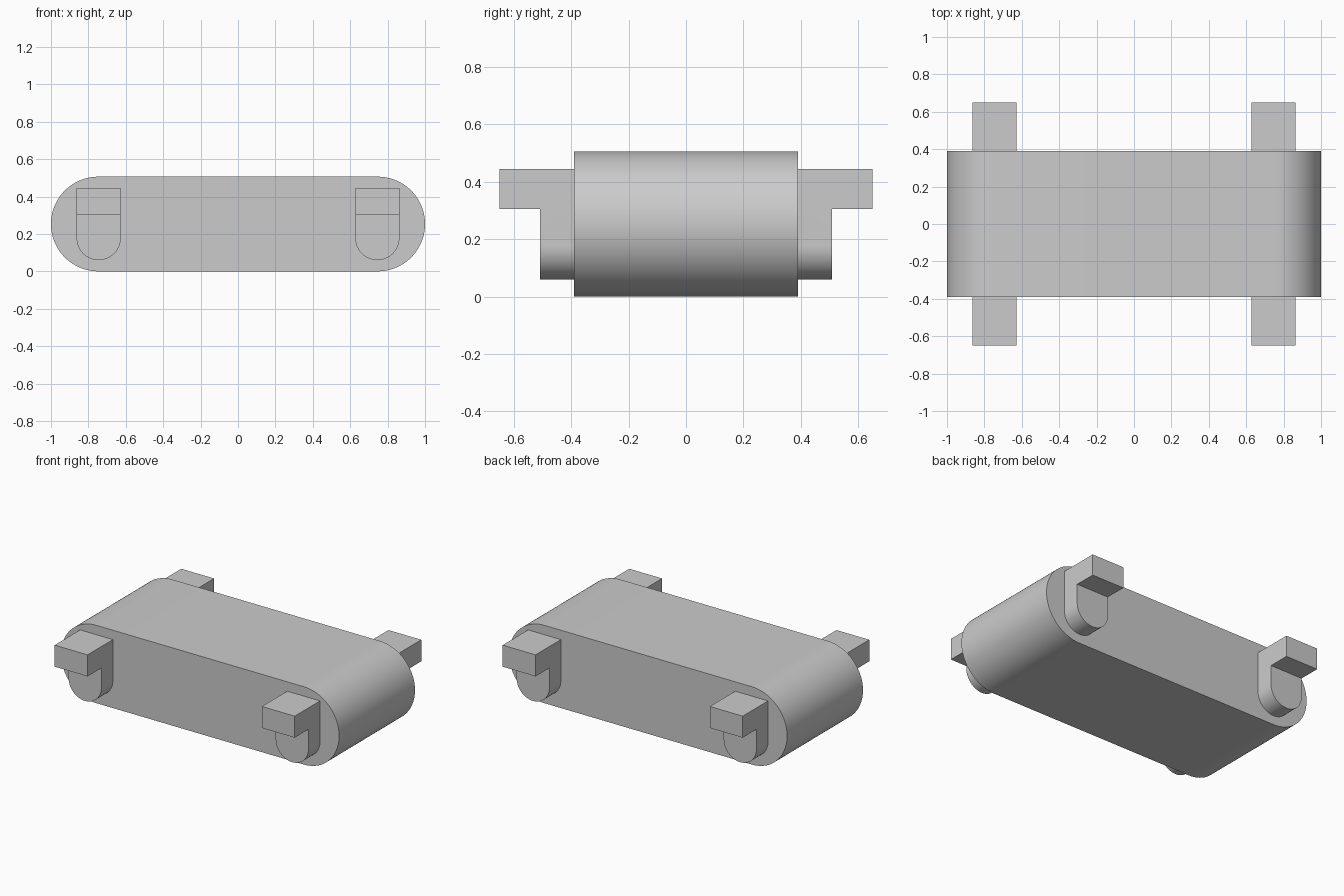
import bpy, bmesh
from math import sin, cos, pi, radians

cube = bpy.data.objects.get("Cube")
if cube:
    bpy.data.objects.remove(cube, do_unlink=True)

grey = bpy.data.materials.new("plain_grey")
grey.use_nodes = True
colour = (0.6, 0.6, 0.6, 1)
grey.diffuse_color = colour
grey.node_tree.nodes["Principled BSDF"].inputs["Base Color"].default_value = colour

RADIUS, HALF_DEPTH = 0.253, 0.39
CENTRE_X = 1 - RADIUS


def arc(cx, cz, r, start, end, steps):
    """Points of an arc in the xz plane, angles in degrees."""
    angles = [radians(start + (end - start) * i / steps) for i in range(steps + 1)]
    return [(cx + r * cos(a), cz + r * sin(a)) for a in angles]


def extrude(bm, faces, depth):
    """Extrude faces along y and return the new cap faces."""
    result = bmesh.ops.extrude_face_region(bm, geom=faces)["geom"]
    verts = [g for g in result if isinstance(g, bmesh.types.BMVert)]
    bmesh.ops.translate(bm, verts=verts, vec=(0, depth, 0))
    return [g for g in result if isinstance(g, bmesh.types.BMFace)]


def finish(bm, name):
    bmesh.ops.recalc_face_normals(bm, faces=bm.faces)
    mesh = bpy.data.meshes.new(name)
    bm.to_mesh(mesh)
    bm.free()
    mesh.materials.append(grey)
    obj = bpy.data.objects.new(name, mesh)
    bpy.context.collection.objects.link(obj)
    bpy.ops.object.select_all(action="DESELECT")
    obj.select_set(True)
    bpy.context.view_layer.objects.active = obj
    bpy.ops.object.shade_smooth_by_angle(angle=radians(30))


# Round-ended body
bm = bmesh.new()
outline = (arc(CENTRE_X, RADIUS, RADIUS, -90, 90, 48)
           + arc(-CENTRE_X, RADIUS, RADIUS, 90, 270, 48))
body_face = bm.faces.new([bm.verts.new((x, -HALF_DEPTH, z)) for x, z in outline])
extrude(bm, [body_face], 2 * HALF_DEPTH)
finish(bm, "body")


def hook(name, side_x, side_y):
    """Round-bottomed peg with a square lug reaching outward at its top."""
    half, low, high, inset = 0.118, 0.305, 0.445, 0.01
    cx, start = side_x * 0.745, side_y * (HALF_DEPTH - inset)
    bm = bmesh.new()

    def vert(x, z):
        return bm.verts.new((x, start, z))

    left, right = vert(cx - half, low), vert(cx + half, low)
    top = [vert(cx + half, high), vert(cx - half, high)]
    curve = [vert(x, z) for x, z in arc(cx, 0.06 + half, half, 180, 360, 36)]
    lower = bm.faces.new([left] + curve + [right])
    upper = bm.faces.new([left, right] + top)
    caps = extrude(bm, [lower, upper], side_y * (0.508 - HALF_DEPTH + inset))
    lug = max(caps, key=lambda f: f.calc_center_median().z)
    extrude(bm, [lug], side_y * (0.65 - 0.508))
    # Merge the flat side panels of peg and lug
    bmesh.ops.recalc_face_normals(bm, faces=bm.faces)
    bmesh.ops.dissolve_limit(bm, angle_limit=radians(1), verts=bm.verts, edges=bm.edges)
    finish(bm, name)


# Four hooks, one near each corner
for x_name, sx in (("left", 1), ("right", -1)):
    for y_name, sy in (("front", -1), ("back", 1)):
        hook(f"{y_name}_{x_name}_hook", sx, sy)
